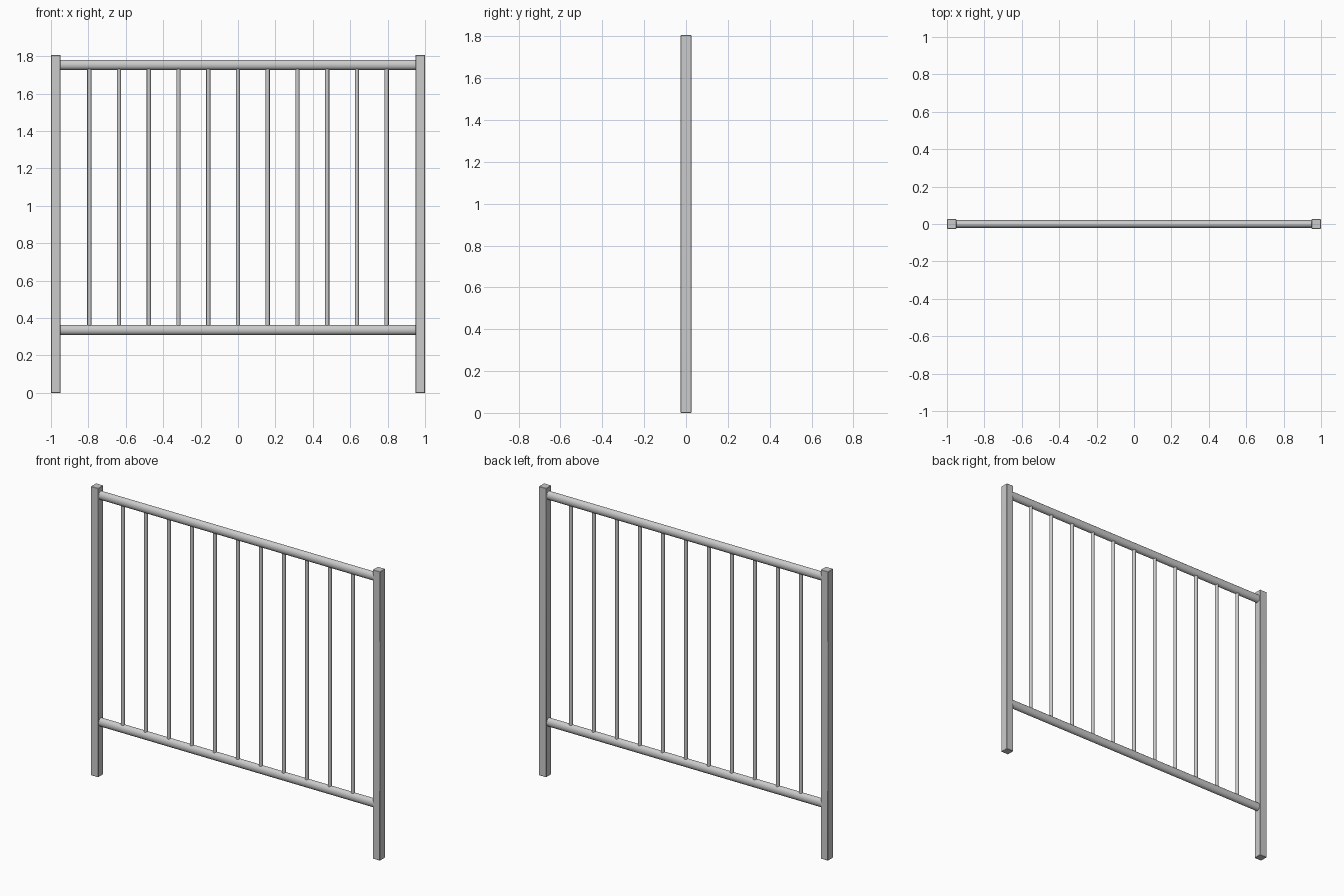
import bpy, math

if "Cube" in bpy.data.objects:
    bpy.data.objects.remove(bpy.data.objects["Cube"])

def finish(o, name):
    o.name = name
    bpy.ops.object.shade_smooth_by_angle(angle=math.radians(50))
    return o

def post(name, x):
    bpy.ops.mesh.primitive_cube_add(size=1, location=(x, 0, 0.903))
    o = bpy.context.object
    o.scale = (0.051, 0.051, 1.806)
    bpy.ops.object.transform_apply(location=False, rotation=False, scale=True)
    # slightly eased edges
    b = o.modifiers.new("eased_edges", 'BEVEL')
    b.width, b.segments = 0.002, 1
    return finish(o, name)

def bar(name, length, loc, rot, size_a, size_b):
    bpy.ops.mesh.primitive_cylinder_add(vertices=16, radius=0.5, depth=length,
                                        location=loc, rotation=rot)
    o = bpy.context.object
    o.scale = (size_a, size_b, 1)
    bpy.ops.object.transform_apply(location=False, rotation=False, scale=True)
    return finish(o, name)

# end posts
post("left_post", -0.9745)
post("right_post", 0.9745)

# horizontal rails, taller than they are deep
for name, z in (("bottom_rail", 0.337), ("top_rail", 1.754)):
    bar(name, 1.91, (0, 0, z), (0, math.pi / 2, 0), 0.053, 0.042)

# vertical balusters
for i in range(11):
    bar(f"baluster_{i + 1}", 1.41, ((i - 5) * 0.159, 0, 1.0455), (0, 0, 0), 0.022, 0.022)
